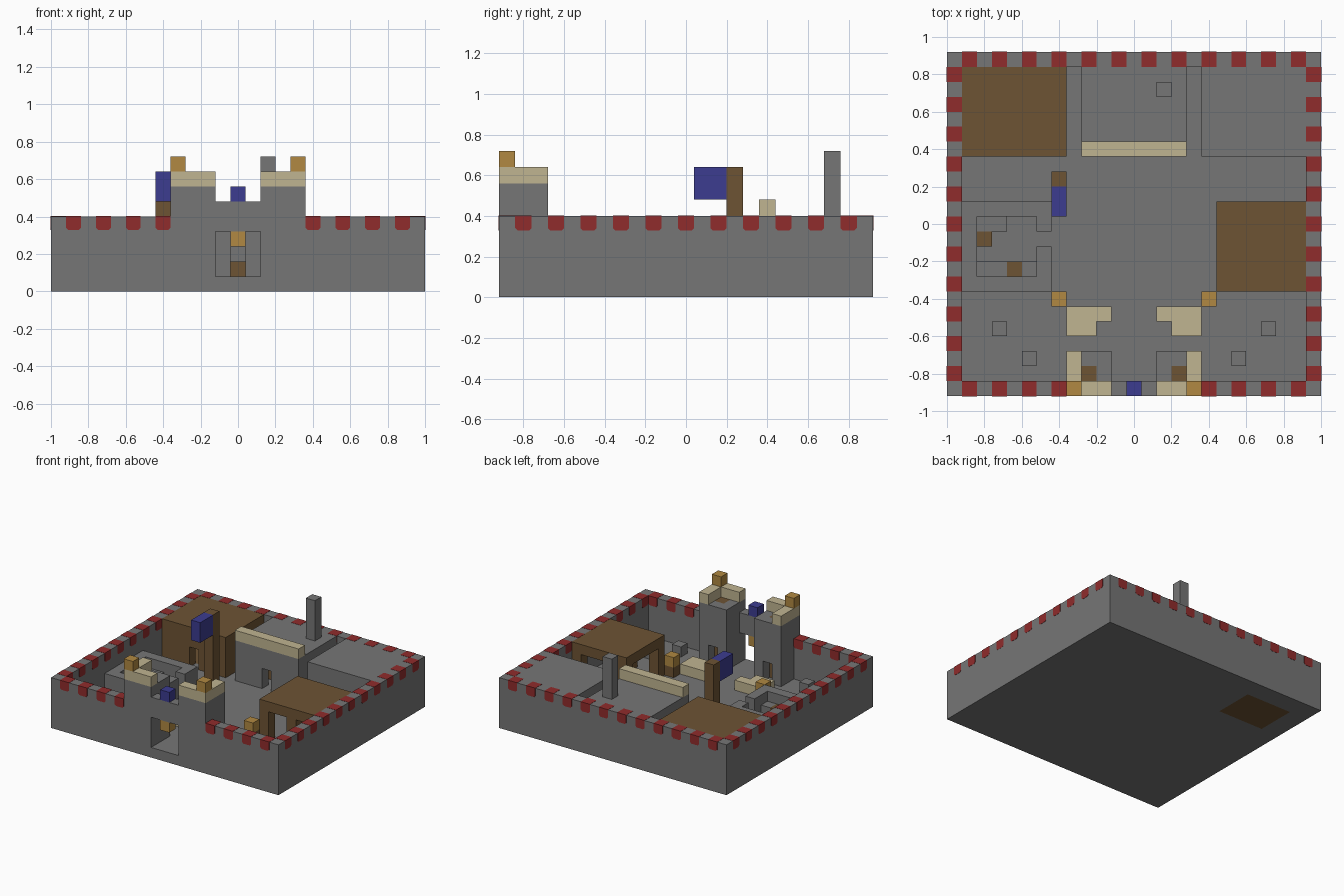
import bpy
import bmesh
from mathutils import Vector

if "Cube" in bpy.data.objects:
    bpy.data.objects.remove(bpy.data.objects["Cube"])

U = 0.08            # edge of one building block
NX, NY = 25, 23     # footprint in blocks


def material(name, r, g, b):
    m = bpy.data.materials.new(name)
    m.use_nodes = True
    m.diffuse_color = (r, g, b, 1)
    m.node_tree.nodes["Principled BSDF"].inputs["Base Color"].default_value = (r, g, b, 1)
    return m


STONE = material("grey stone", 0.18, 0.18, 0.18)
RED = material("red trim", 0.28, 0.025, 0.025)
WOOD = material("brown wood", 0.155, 0.088, 0.034)
SAND = material("pale sandstone", 0.53, 0.46, 0.285)
LAMP = material("amber lamp", 0.44, 0.25, 0.054)
BLUE = material("blue cloth", 0.045, 0.045, 0.28)


def finish(name, mat, bm):
    bmesh.ops.recalc_face_normals(bm, faces=bm.faces)
    me = bpy.data.meshes.new(name)
    bm.to_mesh(me)
    bm.free()
    me.materials.append(mat)
    ob = bpy.data.objects.new(name, me)
    bpy.context.collection.objects.link(ob)


def point(i, j, k):
    return Vector(((i - NX / 2) * U, (j - NY / 2) * U, k * U))


def blocks(name, mat, boxes):
    """Boxes given in block units as x0, x1, y0, y1, z0, z1."""
    bm = bmesh.new()
    for x0, x1, y0, y1, z0, z1 in boxes:
        a, b = point(x0, y0, z0), point(x1, y1, z1)
        verts = bmesh.ops.create_cube(bm, size=1)["verts"]
        for v in verts:
            v.co = Vector([(a[n] + b[n]) / 2 + v.co[n] * (b[n] - a[n]) for n in range(3)])
    finish(name, mat, bm)


def ring(outer, inner, z0, z1):
    """Four boxes between two nested rectangles."""
    a0, a1, b0, b1 = outer
    c0, c1, d0, d1 = inner
    return [(a0, a1, b0, d0, z0, z1), (a0, a1, d1, b1, z0, z1),
            (a0, c0, d0, d1, z0, z1), (c1, a1, d0, d1, z0, z1)]


def both(boxes):
    """The boxes and their mirror images across the middle."""
    return boxes + [(NX - b[1], NX - b[0]) + tuple(b[2:]) for b in boxes]


def building(name, mat, x0, x1, y0, y1, door):
    """Hollow house with a flat roof and a front doorway."""
    blocks(name + "_walls", mat, [
        (x0, x1, y1 - 1, y1, 1, 4),
        (x0, x0 + 1, y0 + 1, y1 - 1, 1, 4), (x1 - 1, x1, y0 + 1, y1 - 1, 1, 4),
        (x0, door, y0, y0 + 1, 1, 4), (door + 1, x1, y0, y0 + 1, 1, 4),
        (door, door + 1, y0, y0 + 1, 3, 4)])
    blocks(name + "_roof", mat, [(x0, x1, y0, y1, 4, 5)])


# Ground slab with a wooden floor let into it
blocks("ground", STONE, ring((0, NX, 0, NY), (2, 7, 17, 21), 0, 1))
blocks("house_floor", WOOD, [(2, 7, 17, 21, 0, 1)])

# Outer walls, open in front for the gatehouse
blocks("outer_walls", STONE, both([(0, 8, 0, 1, 1, 5), (0, 1, 1, 22, 1, 5)])
       + [(0, NX, 22, NY, 1, 5)])


# Red wall caps with clipped lower corners
def caps():
    bm = bmesh.new()
    e = 0.02
    profile = [(0.15, 4.1), (0.85, 4.1), (1, 4.25), (1, 5 + e), (0, 5 + e), (0, 4.25)]
    spots = [(i, 0, True) for i in range(1, NX, 2) if not 8 <= i < 17]
    spots += [(i, 22, True) for i in range(1, NX, 2)]
    spots += [(i, j, False) for i in (0, 24) for j in range(1, NY, 2)]
    for i, j, along_x in spots:
        loops = []
        for d in (-e, 1 + e):
            loops.append([bm.verts.new(point(i + s, j + d, z) if along_x
                                       else point(i + d, j + s, z)) for s, z in profile])
        bm.faces.new(loops[0])
        bm.faces.new(loops[1])
        for n in range(len(profile)):
            m = (n + 1) % len(profile)
            bm.faces.new((loops[0][n], loops[0][m], loops[1][m], loops[1][n]))
    finish("wall_caps", RED, bm)


caps()

# Gatehouse: two hollow towers with ladders, bridge, lamps and banner
tower = [(8, 11, 0, 1, 1, 7), (8, 9, 1, 3, 1, 7), (10, 11, 1, 3, 1, 7), (9, 10, 2, 3, 3, 7)]
blocks("gate_towers", STONE, both(tower))
blocks("tower_ladders", WOOD, both([(9, 10, 1, 2, 1, 7)]))
blocks("tower_parapets", SAND, both([(8, 11, 0, 1, 7, 8), (8, 9, 1, 3, 7, 8)]))
blocks("tower_lamps", LAMP, both([(8, 9, 0, 1, 8, 9)]))
blocks("gate_bridge", STONE, [(11, 14, 0, 1, 4, 6)])
blocks("gate_lamp", LAMP, [(12, 13, 0, 1, 3, 4)])
blocks("gate_banner", BLUE, [(12, 13, 0, 1, 6, 7)])

# Courtyard benches, lamps and stone blocks
blocks("benches", SAND, both([(8, 11, 5, 6, 1, 2), (8, 10, 4, 5, 1, 2)]))
blocks("lamp_posts", WOOD, both([(7, 8, 6, 7, 1, 2)]))
blocks("yard_lamps", LAMP, both([(7, 8, 6, 7, 2, 3)]))
blocks("yard_blocks", STONE, both([(3, 4, 4, 5, 1, 2), (5, 6, 2, 3, 1, 2)]))

# Flag
blocks("flag_pole", WOOD, [(7, 8, 14, 15, 1, 8)])
blocks("flag", BLUE, [(7, 8, 12, 14, 6, 8)])

# Buildings along the back wall
building("house", WOOD, 1, 8, 16, 22, 4)
building("keep", STONE, 9, 16, 16, 22, 12)
building("hall", STONE, 17, 24, 16, 22, 20)
blocks("keep_parapet", SAND, [(9, 16, 16, 17, 5, 6)])
blocks("keep_table", WOOD, [(11, 14, 18, 20, 1, 2)])
blocks("chimney", STONE, [(14, 15, 20, 21, 5, 9)])

# Open stable: roof on posts
blocks("stable_roof", WOOD, [(18, 24, 7, 13, 4, 5)])
blocks("stable_posts", WOOD, [(x, x + 1, y, y + 1, 1, 4)
                              for x, y in ((18, 7), (21, 7), (23, 7), (18, 12), (23, 12))])

# Roofless workshop with a gap for the door
workshop = ring((1, 7, 7, 13), (2, 6, 8, 12), 1, 3)[:3]
blocks("workshop_walls", STONE, workshop + [(6, 7, 8, 10, 1, 3), (6, 7, 11, 12, 1, 3)])
blocks("workshop_counters", STONE, [(2, 4, 11, 12, 1, 2), (2, 4, 8, 9, 1, 2), (5, 6, 8, 9, 1, 2)])
blocks("workshop_crates", WOOD, [(2, 3, 10, 11, 1, 2), (4, 5, 8, 9, 1, 2)])
